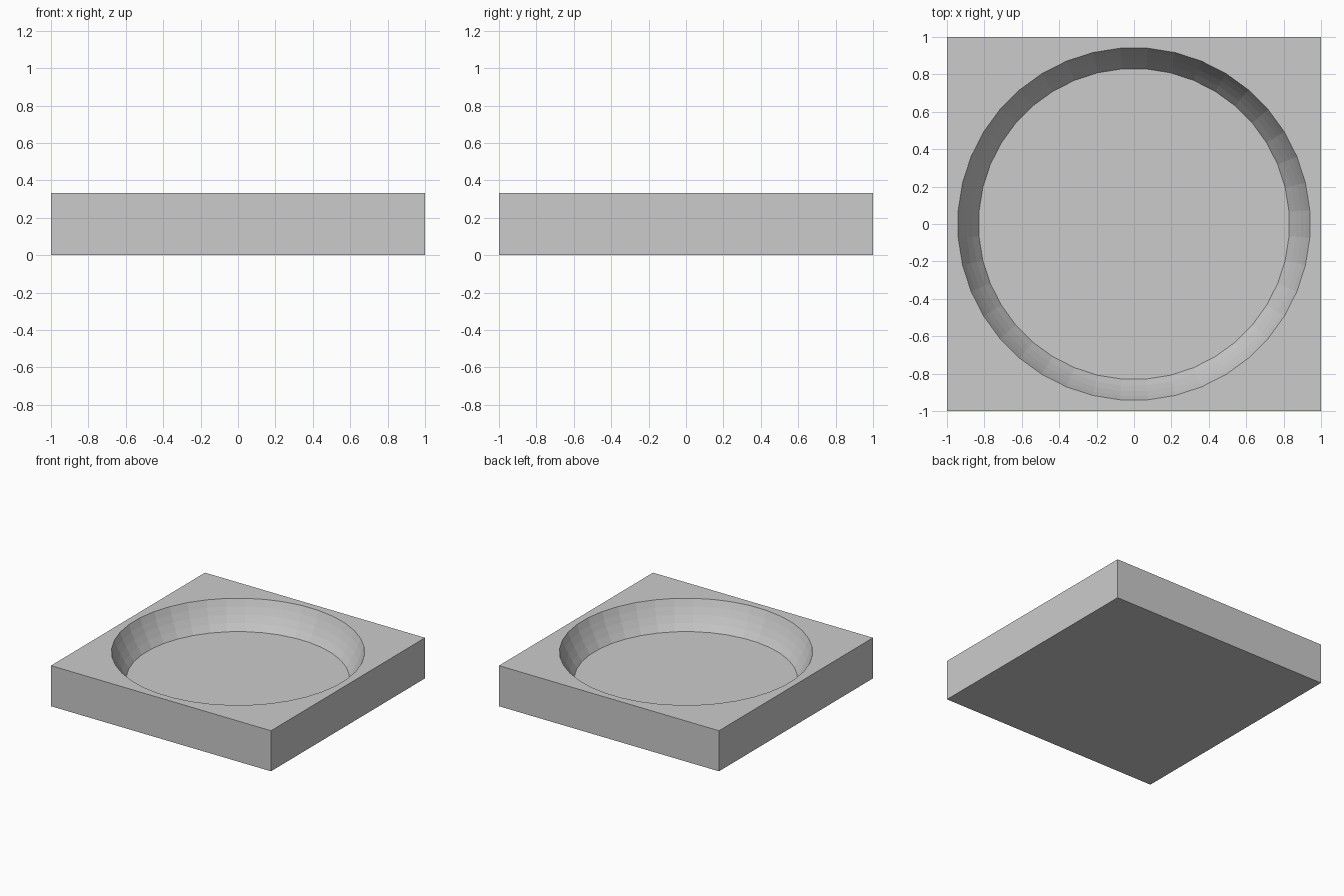
import bpy
import bmesh
import math

if "Cube" in bpy.data.objects:
    bpy.data.objects.remove(bpy.data.objects["Cube"])

TOP = 1 / 3        # block height
FLOOR = 1 / 9      # recess floor height
CENTRE = 2 / 3     # centre of the unit sphere that shapes the bowl wall
SEGMENTS = 40


def ring(bm, z):
    """Horizontal slice of the unit sphere at height z."""
    r = math.sqrt(1 - (CENTRE - z) ** 2)
    step = 2 * math.pi / SEGMENTS
    return [bm.verts.new((r * math.cos((i + 0.5) * step), r * math.sin((i + 0.5) * step), z))
            for i in range(SEGMENTS)]


# Square block
bm = bmesh.new()
bmesh.ops.create_cube(bm, size=2)
for v in bm.verts:
    v.co.z = TOP if v.co.z > 0 else 0
mesh = bpy.data.meshes.new("square_dish")
bm.to_mesh(mesh)
bm.free()
dish = bpy.data.objects.new("square_dish", mesh)
bpy.context.collection.objects.link(dish)

# Spherical recess cutter with a flat bottom
bm = bmesh.new()
levels = [FLOOR + (TOP - FLOOR) * k / 4 for k in range(6)]
rings = [ring(bm, z) for z in levels]
bm.faces.new(rings[0][::-1])
bm.faces.new(rings[-1])
for low, high in zip(rings, rings[1:]):
    for i in range(SEGMENTS):
        j = (i + 1) % SEGMENTS
        bm.faces.new((low[i], low[j], high[j], high[i]))
mesh = bpy.data.meshes.new("recess_cutter")
bm.to_mesh(mesh)
bm.free()
cutter = bpy.data.objects.new("recess_cutter", mesh)
bpy.context.collection.objects.link(cutter)
cutter.hide_render = True
cutter.hide_viewport = True

# Hollow out the block
cut = dish.modifiers.new("recess", 'BOOLEAN')
cut.operation = 'DIFFERENCE'
cut.solver = 'EXACT'
cut.object = cutter
